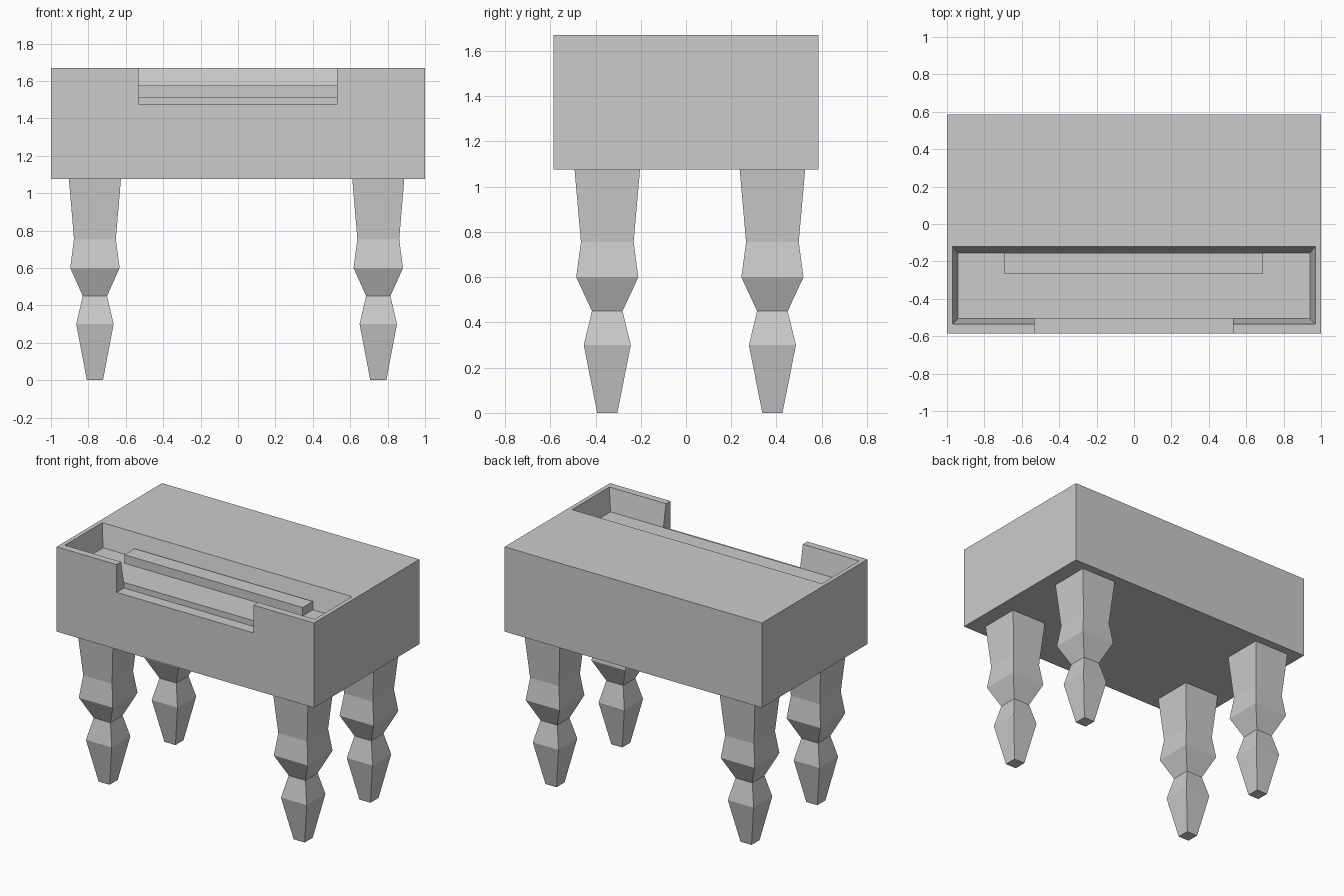
import bpy, bmesh

if "Cube" in bpy.data.objects:
    bpy.data.objects.remove(bpy.data.objects["Cube"])


def loft(name, rings):
    """Closed solid through rectangular rings (x0, x1, y0, y1, z), bottom to top."""
    bm = bmesh.new()
    loops = [[bm.verts.new(p) for p in
              ((x0, y0, z), (x1, y0, z), (x1, y1, z), (x0, y1, z))]
             for x0, x1, y0, y1, z in rings]
    for a, b in zip(loops, loops[1:]):
        for i in range(4):
            j = (i + 1) % 4
            bm.faces.new((a[i], a[j], b[j], b[i]))
    bm.faces.new(loops[0][::-1])
    bm.faces.new(loops[-1])
    bmesh.ops.recalc_face_normals(bm, faces=bm.faces)
    mesh = bpy.data.meshes.new(name)
    bm.to_mesh(mesh)
    bm.free()
    ob = bpy.data.objects.new(name, mesh)
    bpy.context.collection.objects.link(ob)
    return ob


def box(name, x0, x1, y0, y1, z0, z1):
    return loft(name, [(x0, x1, y0, y1, z0), (x0, x1, y0, y1, z1)])


def carve(target, cutter):
    """Subtract the cutter, apply, and remove it."""
    mod = target.modifiers.new("carve", 'BOOLEAN')
    mod.operation = 'DIFFERENCE'
    mod.solver = 'EXACT'
    mod.object = cutter
    bpy.context.view_layer.objects.active = target
    bpy.ops.object.modifier_apply(modifier=mod.name)
    bpy.data.objects.remove(cutter)


# Main case
TOP, BOTTOM, FLOOR = 1.67, 1.075, 1.515
case = box("case", -1, 1, -0.585, 0.585, BOTTOM, TOP)

# Tray with sloping walls sunk into the top (continued above the top face)
k = 2
carve(case, loft("tray_cutter", [
    (-0.94, 0.94, -0.505, -0.155, FLOOR),
    (-0.94 - 0.03 * k, 0.94 + 0.03 * k, -0.505 - 0.03 * k, -0.155 + 0.035 * k,
     FLOOR + (TOP - FLOOR) * k)]))

# Notch through the front wall, slightly below the tray floor
carve(case, box("notch_cutter", -0.533, 0.53, -0.8, -0.505, 1.475, 1.9))

# Raised bar at the back of the tray
box("tray_bar", -0.695, 0.69, -0.268, -0.156, FLOOR - 0.005, 1.575)

# Square turned legs: (half width, height)
profile = [(0.043, 0), (0.1, 0.3), (0.065, 0.45), (0.132, 0.6),
           (0.112, 0.755), (0.139, BOTTOM)]
for side, cx in (("left", -0.765), ("right", 0.75)):
    for end, cy in (("front", -0.348), ("back", 0.382)):
        loft(f"{end}_{side}_leg",
             [(cx - w, cx + w, cy - w * 1.04, cy + w * 1.04, z) for w, z in profile])
